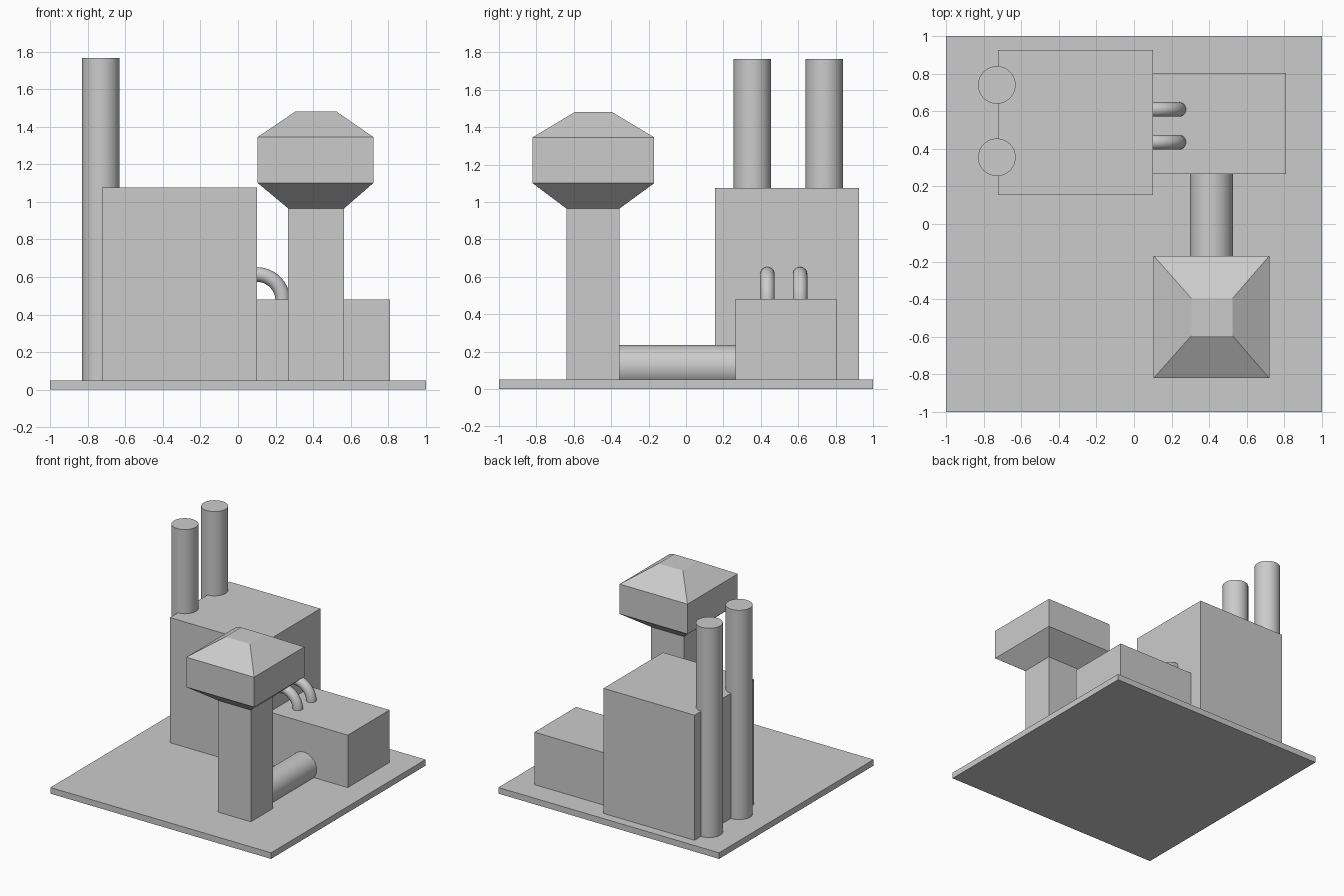
import bpy, bmesh
from math import pi, sin, cos
from mathutils import Matrix

cube = bpy.data.objects.get("Cube")
if cube:
    bpy.data.objects.remove(cube, do_unlink=True)

grey = bpy.data.materials.new("plain grey")
grey.use_nodes = True
grey.diffuse_color = (0.6, 0.6, 0.6, 1)
grey.node_tree.nodes["Principled BSDF"].inputs["Base Color"].default_value = grey.diffuse_color

BASE_TOP = 0.05


def finish(name, bm, smooth=False):
    bmesh.ops.recalc_face_normals(bm, faces=bm.faces)
    mesh = bpy.data.meshes.new(name)
    bm.to_mesh(mesh)
    bm.free()
    mesh.materials.append(grey)
    obj = bpy.data.objects.new(name, mesh)
    bpy.context.collection.objects.link(obj)
    if smooth:
        bpy.ops.object.select_all(action='DESELECT')
        obj.select_set(True)
        bpy.context.view_layer.objects.active = obj
        bpy.ops.object.shade_smooth_by_angle(angle=pi / 6)
    return obj


def loft(name, rings, smooth=False):
    """Skin a list of point rings and cap both ends."""
    bm = bmesh.new()
    loops = [[bm.verts.new(p) for p in ring] for ring in rings]
    for a, b in zip(loops, loops[1:]):
        for i in range(len(a)):
            j = (i + 1) % len(a)
            bm.faces.new((a[i], a[j], b[j], b[i]))
    bm.faces.new(loops[0])
    bm.faces.new(loops[-1])
    return finish(name, bm, smooth)


def rect(x0, x1, y0, y1, z):
    return [(x0, y0, z), (x1, y0, z), (x1, y1, z), (x0, y1, z)]


def box(name, x0, x1, y0, y1, z0, z1):
    return loft(name, [rect(x0, x1, y0, y1, z) for z in (z0, z1)])


def cylinder(name, radius, length, matrix):
    bm = bmesh.new()
    bmesh.ops.create_cone(bm, cap_ends=True, segments=64, radius1=radius,
                          radius2=radius, depth=length, matrix=matrix)
    return finish(name, bm, True)


# Ground slab and the two buildings
box("base_slab", -1, 1, -1, 1, 0, BASE_TOP)
box("main_building", -0.725, 0.1, 0.155, 0.925, BASE_TOP, 1.075)
box("annex", 0.1, 0.81, 0.265, 0.805, BASE_TOP, 0.48)

# Tower: square shaft, flared underside, head and hipped flat-topped roof
shaft = (0.267, 0.565, -0.64, -0.355)
head = (0.105, 0.72, -0.82, -0.17)
loft("tower", [
    rect(*shaft, BASE_TOP),
    rect(*shaft, 0.965),
    rect(*head, 1.1),
    rect(*head, 1.345),
    rect(0.305, 0.525, -0.595, -0.395, 1.48),
])

# Chimneys sunk into the side wall of the main building
for name, y in (("front_chimney", 0.355), ("rear_chimney", 0.74)):
    height = 1.765 - BASE_TOP
    cylinder(name, 0.1, height, Matrix.Translation((-0.73, y, BASE_TOP + height / 2)))

# Half-sunk duct joining the tower to the annex
cylinder("connecting_duct", 0.115, 0.64,
         Matrix.Translation((0.412, -0.045, 0.12)) @ Matrix.Rotation(pi / 2, 4, 'X'))


# Quarter-bend pipes from the main wall down to the annex roof
def bend(name, y, x=0.1, z=0.475, major=0.138, minor=0.039, steps=16, sides=24):
    rings = []
    for s in range(steps + 1):
        a = pi / 2 * s / steps
        ring = []
        for k in range(sides):
            t = 2 * pi * k / sides
            r = major + minor * cos(t)
            ring.append((x + r * sin(a), y + minor * sin(t), z + r * cos(a)))
        rings.append(ring)
    return loft(name, rings, True)


bend("front_pipe", 0.435)
bend("rear_pipe", 0.61)
